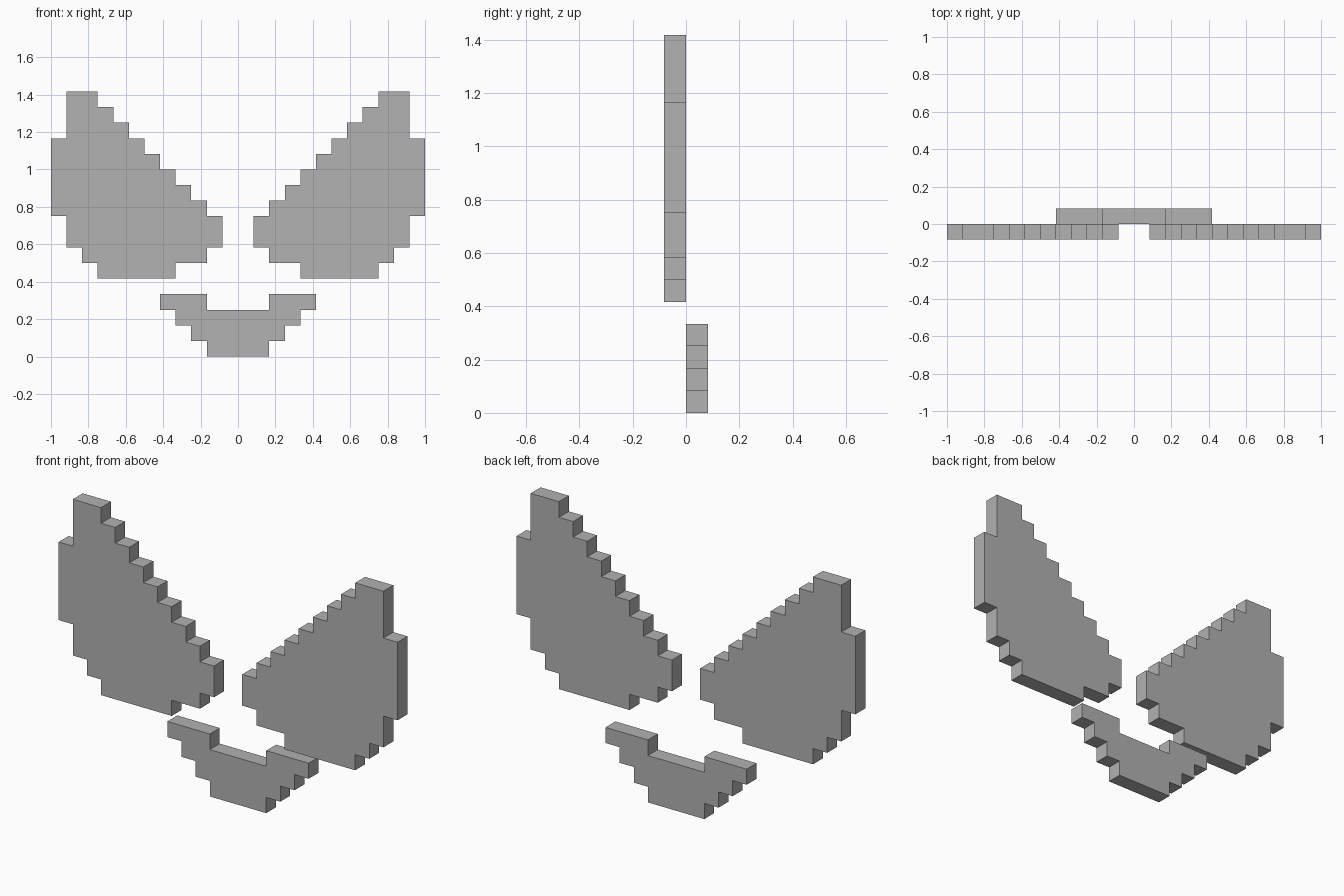
import bpy
import bmesh

cube = bpy.data.objects.get("Cube")
if cube:
    bpy.data.objects.remove(cube, do_unlink=True)

U = 1 / 12  # one block

grey = bpy.data.materials.new("plain_grey")
grey.use_nodes = True
colour = (0.445, 0.445, 0.445, 1)
grey.diffuse_color = colour
grey.node_tree.nodes["Principled BSDF"].inputs["Base Color"].default_value = colour


def plate(name, outline, y_front, side=1):
    """One block thick plate from an (x, z) outline in block units."""
    bm = bmesh.new()
    verts = [bm.verts.new((side * x * U, y_front, z * U)) for x, z in outline]
    face = bm.faces.new(verts)
    extruded = bmesh.ops.extrude_face_region(bm, geom=[face], use_keep_orig=True)
    moved = [v for v in extruded["geom"] if isinstance(v, bmesh.types.BMVert)]
    bmesh.ops.translate(bm, verts=moved, vec=(0, U, 0))
    bmesh.ops.recalc_face_normals(bm, faces=bm.faces)
    mesh = bpy.data.meshes.new(name)
    bm.to_mesh(mesh)
    bm.free()
    mesh.materials.append(grey)
    obj = bpy.data.objects.new(name, mesh)
    bpy.context.collection.objects.link(obj)


# Eyes: lower and outer edge, then the stepped slope down to the inner corner
eye = [(1, 7), (2, 7), (2, 6), (4, 6), (4, 5), (9, 5), (9, 6), (10, 6), (10, 7),
       (11, 7), (11, 9), (12, 9), (12, 14), (11, 14), (11, 17)]
for k in range(9, 1, -1):
    eye += [(k, k + 8), (k, k + 7)]
eye.append((1, 9))
plate("left_eye", eye, -U)
plate("right_eye", eye, -U, side=-1)

# Mouth: stepped half outline mirrored, one block behind the eyes
half = [(2, 0), (2, 1), (3, 1), (3, 2), (4, 2), (4, 3), (5, 3), (5, 4), (2, 4), (2, 3)]
plate("mouth", half + [(-x, z) for x, z in reversed(half)], 0)
